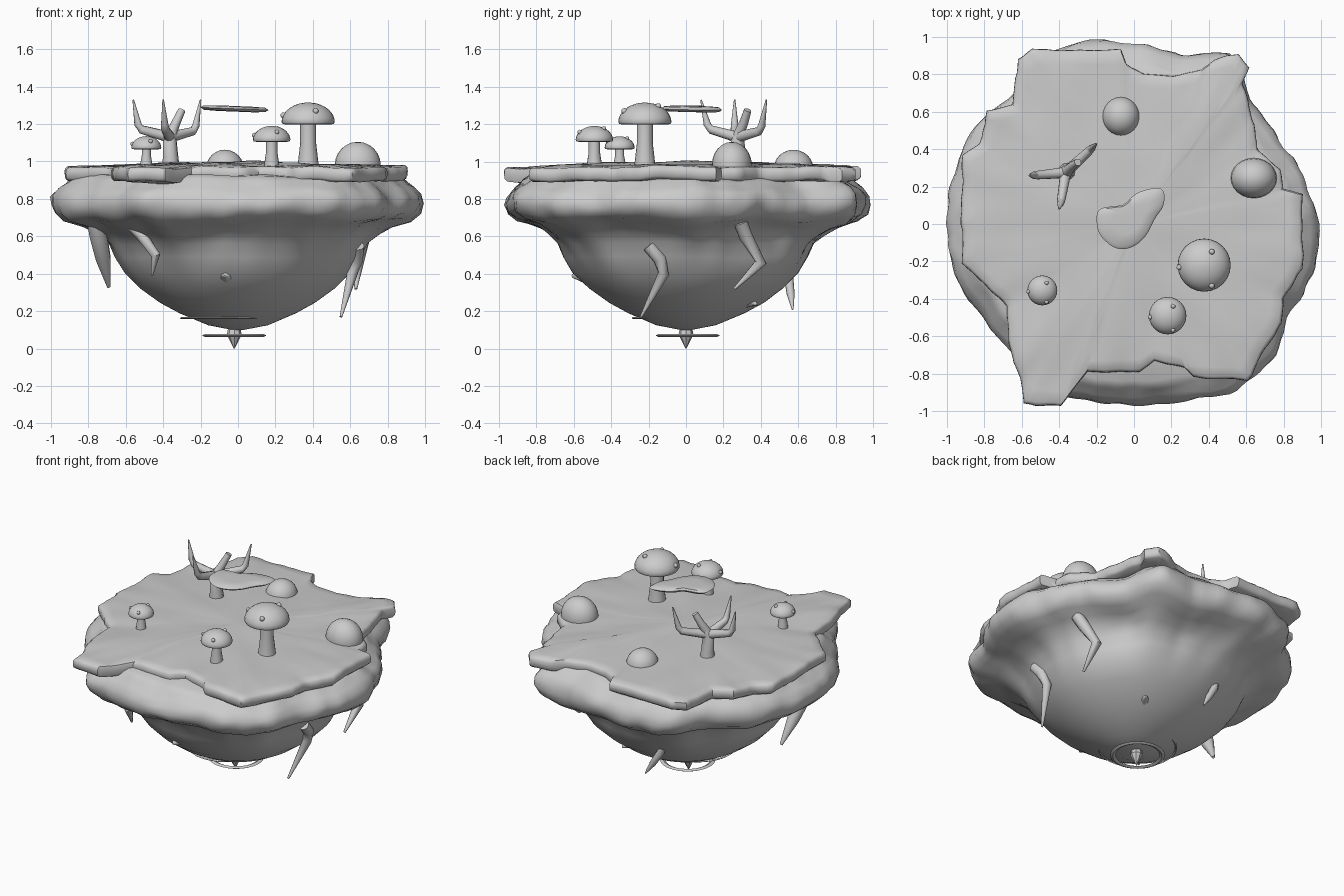
import bpy, bmesh, math
from mathutils import Vector, noise

if "Cube" in bpy.data.objects:
    bpy.data.objects.remove(bpy.data.objects["Cube"])

GREY = (0.6, 0.6, 0.6, 1)
stone = bpy.data.materials.new("plain_grey")
stone.use_nodes = True
stone.diffuse_color = GREY
stone.node_tree.nodes["Principled BSDF"].inputs["Base Color"].default_value = GREY


def finish(bm, name, angle=50):
    """Turn a bmesh into a smooth-shaded object with the shared material."""
    bmesh.ops.recalc_face_normals(bm, faces=bm.faces)
    mesh = bpy.data.meshes.new(name)
    bm.to_mesh(mesh)
    bm.free()
    for face in mesh.polygons:
        face.use_smooth = True
    mesh.set_sharp_from_angle(angle=math.radians(angle))
    mesh.materials.append(stone)
    obj = bpy.data.objects.new(name, mesh)
    bpy.context.collection.objects.link(obj)


def loft(name, rings, angle=50):
    """Skin a list of closed rings and close both ends."""
    bm = bmesh.new()
    loops = [[bm.verts.new(p) for p in ring] for ring in rings]
    n = len(loops[0])
    for a, b in zip(loops, loops[1:]):
        for i in range(n):
            j = (i + 1) % n
            bm.faces.new((a[i], a[j], b[j], b[i]))
    for loop in (loops[0], loops[-1]):
        tip = bm.verts.new(sum((v.co for v in loop), Vector()) / n)
        for i in range(n):
            bm.faces.new((loop[i], loop[(i + 1) % n], tip))
    finish(bm, name, angle)


def lathe(name, profile, centre=(0, 0, 0), sides=24, angle=50):
    c = Vector(centre)
    turn = [math.tau * i / sides for i in range(sides)]
    loft(name, [[c + Vector((r * math.cos(t), r * math.sin(t), z)) for t in turn]
                for r, z in profile], angle)


def limb(name, points, radii, sides=10):
    """Tapered round limb that bends through the given points."""
    pts = [Vector(p) for p in points]
    rings = []
    for i, p in enumerate(pts):
        d = (pts[min(i + 1, len(pts) - 1)] - pts[max(i - 1, 0)]).normalized()
        u = d.orthogonal().normalized() if i == 0 else (u - d * u.dot(d)).normalized()
        v = d.cross(u)
        rings.append([p + radii[i] * (u * math.cos(math.tau * k / sides)
                                      + v * math.sin(math.tau * k / sides))
                      for k in range(sides)])
    loft(name, rings)


def ball(name, centre, size, segments=24):
    bm = bmesh.new()
    bmesh.ops.create_uvsphere(bm, u_segments=segments, v_segments=segments // 2, radius=1)
    bmesh.ops.scale(bm, vec=size, verts=bm.verts)
    bmesh.ops.translate(bm, vec=centre, verts=bm.verts)
    finish(bm, name)


def resample(points, step):
    """Split every edge of a closed outline into pieces of about one step."""
    out = []
    for i, p in enumerate(points):
        a, b = Vector(p), Vector(points[(i + 1) % len(points)])
        n = max(1, round((b - a).length / step))
        out += [a.lerp(b, k / n) for k in range(n)]
    return out


def round_off(points):
    """Cut every corner of a closed outline."""
    out = []
    for i, p in enumerate(points):
        a, b = Vector(p), Vector(points[(i + 1) % len(points)])
        out += [a.lerp(b, .25), a.lerp(b, .75)]
    return out


# Rock body: uneven rim that blends into a round bowl
rim = [1, .95, .9, .905, 1.05, .95, .965, 1.025, 1.035, .96, 1.01, 1.005,
       1.005, 1.01, .96, .95, 1.04, .985, .975, .985, 1.055, 1.045, .965, 1]
profile = [(.03, .1), (.16, .125), (.31, .188), (.415, .245), (.52, .322), (.605, .405),
           (.66, .49), (.695, .56), (.75, .61), (.83, .655), (.92, .68), (.97, .72),
           (.99, .77), (.985, .82), (.95, .86), (.91, .885), (.895, .9), (.86, .92), (.6, .93)]
SEG = 160
rock = []
for r, z in profile:
    lip = min(1, max(0, (z - .4) / .25))
    ring = []
    for k in range(SEG):
        t = math.tau * k / SEG
        f = k * len(rim) / SEG
        i = int(f)
        w = f - i
        w = w * w * (3 - 2 * w)
        edge = rim[i] * (1 - w) + rim[(i + 1) % len(rim)] * w
        p = Vector((math.cos(t), math.sin(t), 0)) * r * (1 + (edge - 1) * lip)
        q = Vector((p.x, p.y, z))
        rough = noise.noise(q * 3) * .025 * (1 - lip * .7) + noise.noise(q * 9) * .02 * lip
        p *= 1 + rough * min(1, r * 2)
        p.z = z + noise.noise(q * 4 + Vector((5, 2, 7))) * .03 * lip
        ring.append(p)
    rock.append(ring)
loft("rock_body", rock, 70)

# Ground slab with a ragged edge
outline = [(-.62, .88), (-.54, .93), (-.07, .93), (-.04, .85), (.05, .8), (.21, .79),
           (.35, .82), (.43, .88), (.56, .91), (.62, .84), (.58, .75), (.64, .53),
           (.66, .4), (.78, .29), (.8, .19), (.9, .16), (.9, -.24), (.8, -.4),
           (.79, -.53), (.7, -.67), (.61, -.84), (.32, -.82), (.27, -.77), (.11, -.73),
           (.03, -.79), (-.25, -.79), (-.39, -.97), (-.59, -.96), (-.61, -.83),
           (-.67, -.64), (-.68, -.44), (-.72, -.4), (-.92, -.21), (-.92, .37),
           (-.83, .43), (-.78, .6), (-.65, .64)]
border = resample(outline, .035)
layers = [(.88, .893), (.98, .897), (.997, .91), (1, .935), (.998, .957), (.982, .97),
          (.92, .974), (.8, .978), (.65, .983), (.5, .988), (.35, .992), (.2, .996), (.08, 1)]
slab = []
for s, z in layers:
    ring = []
    for b in border:
        q = Vector((b.x * s, b.y * s, 0))
        shift = (noise.noise(q * 9) * .012 + noise.noise(q * 20) * .006) * s ** 4
        wave = noise.noise(q * 4) * .015 + noise.noise(q * 9) * .008 * s ** 3
        ring.append(Vector((q.x * (1 + shift), q.y * (1 + shift), z + wave)))
    slab.append(ring)
loft("ground_slab", slab)


# Mushrooms with bumps on the caps
def mushroom(name, x, y, r, low, high):
    h = high - low
    lathe(name + "_stem", [(r * .42, .95), (r * .38, 1), (r * .3, (low + 1) / 2),
                           (r * .3, low + h * .2)], (x, y, 0), 16)
    dome = [(r * math.cos(a), low + h * (.12 + .88 * math.sin(a)))
            for a in [math.pi / 2 * k / 9 for k in range(9)]]
    lathe(name + "_cap", [(r * .3, low + h * .12), (r * .8, low), (r * .96, low + h * .03)]
          + dome + [(r * .05, high)], (x, y, 0))
    for i, (turn, rise) in enumerate([(185, .35), (290, .6), (60, .95)]):
        t = math.radians(turn)
        d = r * math.cos(rise)
        ball(f"{name}_spot_{i}", (x + d * math.cos(t), y + d * math.sin(t),
                                  low + h * (.12 + .88 * math.sin(rise))),
             [.006 + r * .07] * 3, 10)


mushroom("large_mushroom", .375, -.22, .142, 1.197, 1.315)
mushroom("middle_mushroom", .18, -.49, .1, 1.105, 1.19)
mushroom("small_mushroom", -.49, -.355, .08, 1.065, 1.135)

# Boulders
ball("large_boulder", (.64, .245, .98), (.123, .107, .125))
ball("small_boulder", (-.07, .575, .965), (.1, .105, .098))

# Bare tree
fork = (-.365, .275, 1.13)
limb("tree_trunk", [(-.36, .28, .95), (-.36, .28, 1.02), fork, (-.35, .29, 1.16)],
     [.05, .042, .036, .028])
for i, (knee, tip) in enumerate([((-.53, .26, 1.175), (-.56, .26, 1.33)),
                                 ((-.23, .4, 1.165), (-.2, .43, 1.33)),
                                 ((-.39, .12, 1.175), (-.4, .08, 1.33))]):
    near = Vector(fork).lerp(Vector(knee), .92)
    rise = Vector(knee).lerp(Vector(tip), .15)
    limb(f"tree_branch_{i}", [fork, near, rise, tip], [.03, .023, .02, .004])
limb("tree_stub", [fork, (-.33, .31, 1.21), (-.3, .33, 1.275)], [.03, .024, .02])

# Thin floating slab
bean = [(-.2, .08), (-.12, .095), (-.05, .1), (0, .16), (.08, .19), (.16, .195),
        (.165, .1), (.11, .03), (.07, -.06), (0, -.125), (-.09, -.14), (-.17, -.08), (-.2, -.02)]
centre = Vector((-.02, .03))
float_rings = []
for s, h in [(.5, -.015), (.9, -.012), (1, 0), (.9, .012), (.5, .015)]:
    ring = [centre + (b - centre) * s for b in round_off(round_off(bean))]
    float_rings.append([Vector((p.x, p.y, 1.281 + h - p.x * .04)) for p in ring])
loft("floating_slab", float_rings)

# Hanging roots
roots = {
    "right_front_root": ([(.64, -.2, .55), (.635, -.14, .48), (.61, -.12, .4), (.55, -.24, .17)], .035),
    "right_back_root": ([(.71, .29, .68), (.67, .32, .6), (.64, .4, .46), (.63, .26, .32)], .038),
    "left_root": ([(-.76, -.24, .68), (-.745, -.21, .6), (-.72, -.14, .48), (-.69, -.05, .33)], .048),
    "left_front_root": ([(-.58, -.5, .67), (-.52, -.52, .61), (-.44, -.56, .5), (-.46, -.5, .39)], .03),
    "back_root": ([(-.21, .54, .44), (-.19, .55, .37), (-.14, .56, .29), (-.09, .57, .21)], .025),
}
for name, (points, r) in roots.items():
    limb(name, points, [r, r, r * .85, r * .2])

# Small thorns on the bowl
limb("front_thorn", [(-.05, -.47, .42), (-.07, -.61, .385)], [.12, .006], 8)
limb("back_thorn", [(.15, .26, .28), (.22, .38, .235)], [.08, .006], 8)

# Pointed tip and thin rings underneath
lathe("bottom_tip", [(.03, .12), (.04, .075), (.002, 0)], (-.02, 0, 0), 8, 30)


def flat_ring(name, centre, outer, width, high):
    bm = bmesh.new()
    n = 64
    section = [(outer - width, 0), (outer - width / 2, -high), (outer, 0), (outer - width / 2, high)]
    loops = [[bm.verts.new((centre[0] + r * math.cos(math.tau * k / n),
                            centre[1] + r * math.sin(math.tau * k / n), centre[2] + z))
              for k in range(n)] for r, z in section]
    for a, b in zip(loops, loops[1:] + loops[:1]):
        for k in range(n):
            j = (k + 1) % n
            bm.faces.new((a[k], a[j], b[j], b[k]))
    finish(bm, name)


flat_ring("lower_ring", (-.02, .01, .07), .172, .035, .009)
flat_ring("upper_ring", (-.06, -.04, .163), .25, .014, .006)
